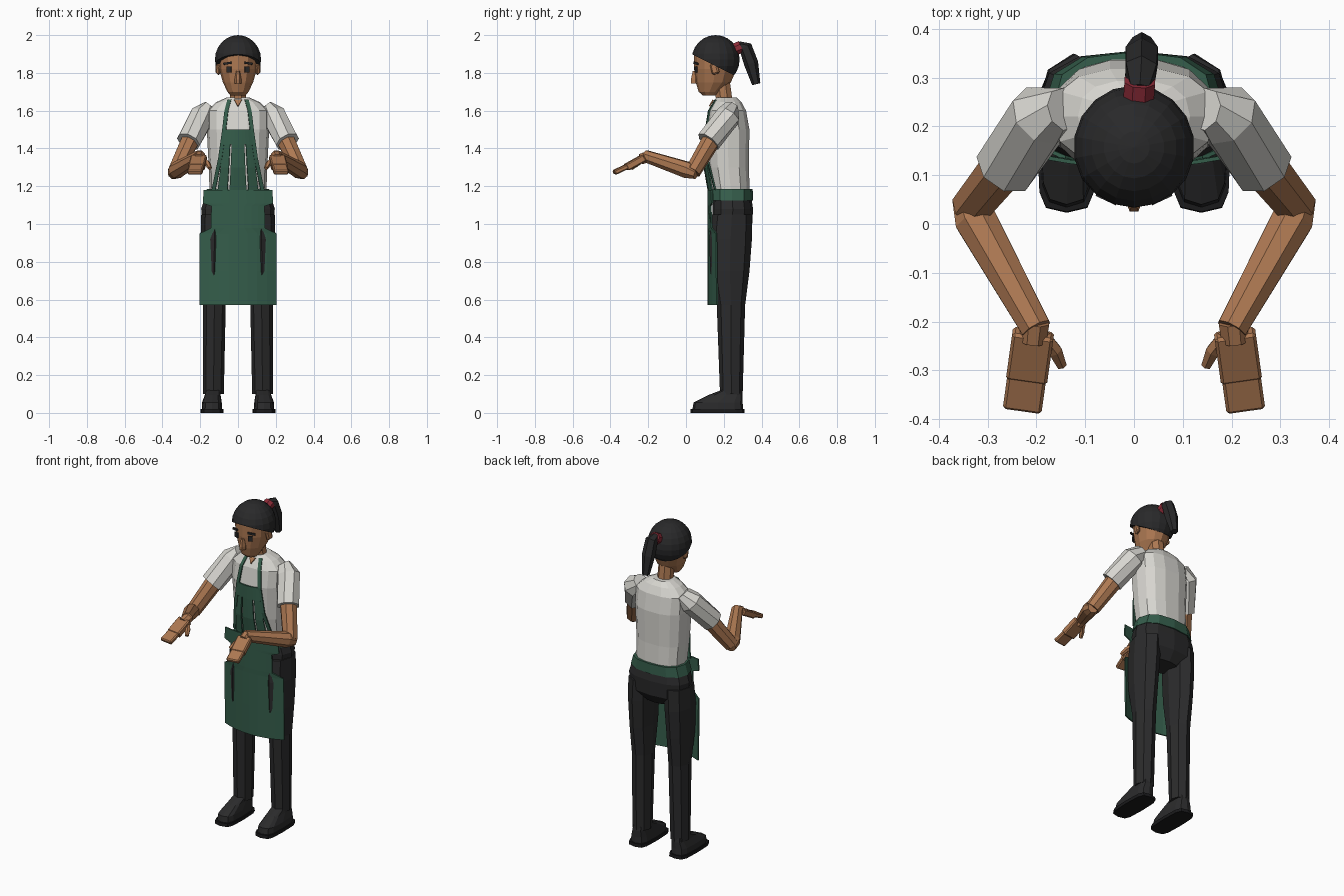
import bpy, bmesh
from math import cos, sin, pi, radians
from mathutils import Vector, Euler

old = bpy.data.objects.get("Cube")
if old:
    bpy.data.objects.remove(old, do_unlink=True)


def material(name, r, g, b):
    m = bpy.data.materials.new(name)
    m.use_nodes = True
    m.diffuse_color = (r, g, b, 1)
    bsdf = m.node_tree.nodes["Principled BSDF"]
    bsdf.inputs["Base Color"].default_value = (r, g, b, 1)
    bsdf.inputs["Roughness"].default_value = 0.8
    return m


SKIN = material("skin brown", 0.42, 0.19, 0.085)
SHIRT = material("shirt white", 0.68, 0.67, 0.63)
GREEN = material("apron green", 0.035, 0.11, 0.07)
BLACK = material("trouser black", 0.024, 0.024, 0.025)
HAIR = material("hair black", 0.022, 0.022, 0.023)
SOLE = material("sole black", 0.01, 0.01, 0.011)
RED = material("tie red", 0.27, 0.025, 0.04)


def finish(name, bm, mat):
    bmesh.ops.recalc_face_normals(bm, faces=bm.faces)
    me = bpy.data.meshes.new(name)
    bm.to_mesh(me)
    bm.free()
    me.materials.append(mat)
    ob = bpy.data.objects.new(name, me)
    bpy.context.collection.objects.link(ob)
    return ob


def skin_rings(name, rings, mat):
    """Join closed rings of points and cap both ends."""
    bm = bmesh.new()
    vs = [[bm.verts.new(p) for p in ring] for ring in rings]
    n = len(vs[0])
    for a, b in zip(vs, vs[1:]):
        for i in range(n):
            j = (i + 1) % n
            bm.faces.new((a[i], a[j], b[j], b[i]))
    bm.faces.new(vs[0])
    bm.faces.new(vs[-1])
    return finish(name, bm, mat)


def loft(name, rows, mat, sides=12, square=1.0):
    """Stack level rings; each row is x, y, z, half width, half depth."""
    def bend(v):
        return (abs(v) ** square) * (1 if v > 0 else -1)
    angles = [2 * pi * i / sides for i in range(sides)]
    return skin_rings(name, [[(x + rx * bend(cos(a)), y + ry * bend(sin(a)), z)
                              for a in angles] for x, y, z, rx, ry in rows], mat)


def tube(name, pts, radii, mat, sides=8):
    pts = [Vector(p) for p in pts]
    rings = []
    for k, p in enumerate(pts):
        d = (pts[min(k + 1, len(pts) - 1)] - pts[max(k - 1, 0)]).normalized()
        u = d.cross(Vector((0, 0, 1)) if abs(d.z) < 0.9 else Vector((0, 1, 0))).normalized()
        v = d.cross(u)
        rings.append([p + radii[k] * (u * cos(a) + v * sin(a))
                      for a in [2 * pi * (i + 0.5) / sides for i in range(sides)]])
    return skin_rings(name, rings, mat)


def box(name, loc, size, mat, rot=(0, 0, 0), bevel=0):
    bm = bmesh.new()
    bmesh.ops.create_cube(bm, size=1)
    bmesh.ops.scale(bm, vec=size, verts=bm.verts)
    ob = finish(name, bm, mat)
    ob.location = loc
    ob.rotation_euler = Euler([radians(r) for r in rot])
    if bevel:
        b = ob.modifiers.new("bevel", 'BEVEL')
        b.width, b.segments = bevel, 1
    return ob


def sheet(name, rows, mat, thick=0.008):
    """Cloth panel from rows of points."""
    bm = bmesh.new()
    vs = [[bm.verts.new(p) for p in row] for row in rows]
    for a, b in zip(vs, vs[1:]):
        for i in range(len(a) - 1):
            bm.faces.new((a[i], a[i + 1], b[i + 1], b[i]))
    ob = finish(name, bm, mat)
    ob.modifiers.new("cloth", 'SOLIDIFY').thickness = thick
    return ob


def curved_row(z, w, mid, edge, left=-1, right=1, n=8):
    ts = [left + (right - left) * i / n for i in range(n + 1)]
    return [(w * t, mid + (edge - mid) * t * t, z) for t in ts]


# Torso, neck and hips
loft("shirt", [(0, .24, 1.16, .15, .1), (0, .225, 1.3, .155, .11), (0, .22, 1.5, .165, .118),
               (0, .22, 1.6, .165, .1), (0, .22, 1.645, .115, .075), (0, .215, 1.67, .06, .055)],
     SHIRT, 14, 0.8)
tube("neck", [(0, .207, 1.62), (0, .185, 1.79)], [.047, .045], SKIN)
sheet("open_collar", [[(-.02, .148, 1.655), (.02, .148, 1.655)],
                      [(-.002, .128, 1.622), (.002, .128, 1.622)]], SKIN)
loft("trouser_hips", [(0, .24, .93, .09, .07), (0, .245, .99, .185, .105), (0, .248, 1.08, .195, .107),
                      (0, .243, 1.16, .17, .1)], BLACK, 12, 0.8)

# Apron
loft("apron_waistband", [(0, .243, 1.125, .184, .112), (0, .243, 1.185, .165, .11)], GREEN, 12, 0.8)
sheet("apron_skirt", [curved_row(z, w, .122, e) for z, w, e in
                      ((1.18, .18, .14), (1.11, .185, .142), (1.095, .14, .135), (.98, .14, .14),
                       (.95, .2, .165), (.75, .2, .167), (.57, .2, .17))], GREEN)
for part, lo, hi in (("bib_middle", -.42, .42), ("bib_left", .52, 1), ("bib_right", -1, -.52)):
    sheet("apron_" + part, [curved_row(z, w, m, m + .02, lo, hi, 4) for z, w, m in
                            ((1.42, .078, .097), (1.3, .09, .101), (1.18, .105, .122))], GREEN)
sheet("apron_bib_top", [curved_row(z, w, .096, .11) for z, w in ((1.5, .068), (1.42, .078))], GREEN)

# Head, face and hair
loft("head", [(0, .125, 1.68, .04, .035), (0, .125, 1.7, .056, .058), (0, .145, 1.75, .08, .093),
              (0, .155, 1.82, .1, .112), (0, .155, 1.9, .106, .113), (0, .155, 1.95, .07, .08)], SKIN)
loft("nose", [(0, .05, 1.745, .018, .026), (0, .05, 1.765, .018, .028), (0, .048, 1.81, .01, .014)], SKIN, 6)

bm = bmesh.new()
bmesh.ops.create_uvsphere(bm, u_segments=18, v_segments=12, radius=1)
bmesh.ops.scale(bm, vec=(.124, .127, .13), verts=bm.verts)
bmesh.ops.translate(bm, vec=(0, .157, 1.87), verts=bm.verts)
cut = bmesh.ops.bisect_plane(bm, geom=bm.verts[:] + bm.edges[:] + bm.faces[:],
                             plane_co=(0, .03, 1.9), plane_no=(0, .5, 1), clear_inner=True)
bmesh.ops.holes_fill(bm, edges=[e for e in cut["geom_cut"] if isinstance(e, bmesh.types.BMEdge)])
finish("hair_cap", bm, HAIR)
tube("hair_tie", [(0.01, .262, 1.925), (.012, .293, 1.94)], [.034, .034], RED)
tube("ponytail", [(.012, .28, 1.945), (.014, .315, 1.935), (.016, .345, 1.85), (.016, .372, 1.74)],
     [.022, .036, .038, .022], HAIR, 6)

for s, side in ((1, "left"), (-1, "right")):
    # Face details
    box(side + "_eye", (s * .047, .053, 1.818), (.026, .009, .03), HAIR, (0, 0, s * 20))
    box(side + "_eyebrow", (s * .056, .052, 1.851), (.045, .009, .011), HAIR, (0, s * 8, s * 25))
    box(side + "_ear", (s * .105, .152, 1.822), (.022, .04, .06), SKIN, (15, 0, s * -15), .008)

    # Apron straps
    path = ((.046, .152, 1.66), (.062, .116, 1.6), (.074, .1, 1.5), (.095, .106, 1.35), (.13, .148, 1.18))
    sheet(side + "_apron_strap", [[(s * (x - .01), y, z), (s * (x + .01), y + .004, z)]
                                  for x, y, z in path], GREEN)

    # Arms and hands
    tube(side + "_sleeve", [(s * .145, .235, 1.615), (s * .19, .222, 1.57), (s * .262, .118, 1.435)],
         [.045, .068, .066], SHIRT)
    tube(side + "_upper_arm", [(s * .24, .15, 1.47), (s * .333, .035, 1.275)], [.052, .043], SKIN)
    tube(side + "_forearm", [(s * .345, .055, 1.265), (s * .325, .01, 1.285), (s * .2, -.215, 1.36)],
         [.03, .046, .033], SKIN)
    tube(side + "_wrist", [(s * .203, -.2, 1.357), (s * .207, -.24, 1.343)], [.032, .03], SKIN)
    box(side + "_palm", (s * .213, -.27, 1.325), (.085, .11, .038), SKIN, (29, 0, s * 8), .006)
    box(side + "_fingers", (s * .224, -.345, 1.289), (.08, .08, .026), SKIN, (25, 0, s * 8), .006)
    tube(side + "_thumb", [(s * .19, -.225, 1.345), (s * .162, -.26, 1.32), (s * .148, -.29, 1.295)],
         [.016, .016, .011], SKIN, 6)

    # Legs and shoes
    loft(side + "_trouser_leg", [(s * .13, .24, .1, .055, .06), (s * .125, .238, .57, .06, .075),
                                 (s * .127, .232, .75, .066, .104), (s * .125, .236, .92, .073, .113),
                                 (s * .12, .243, 1.05, .075, .105)], BLACK, 8)
    loft(side + "_shoe", [(s * .138, .168, .018, .054, .134), (s * .138, .17, .055, .052, .13),
                          (s * .134, .21, .095, .042, .09), (s * .132, .24, .12, .04, .055)],
         BLACK, 12, 0.6)
    loft(side + "_sole", [(s * .138, .167, 0, .06, .144), (s * .138, .167, .02, .06, .142)],
         SOLE, 12, 0.5)
